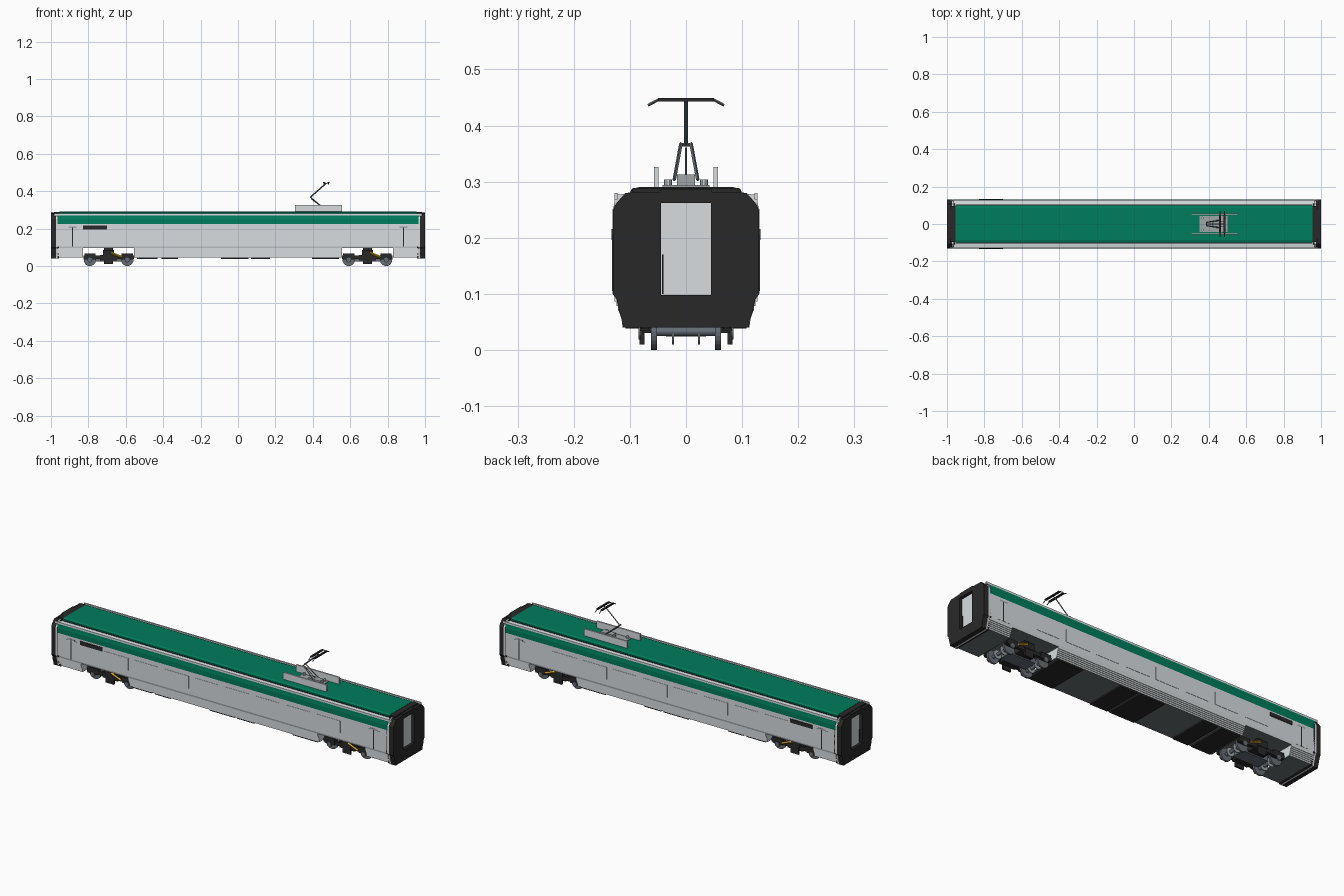
import bpy, bmesh, math
from mathutils import Vector

if "Cube" in bpy.data.objects:
    bpy.data.objects.remove(bpy.data.objects["Cube"])


def material(name, rgb):
    m = bpy.data.materials.new(name)
    m.use_nodes = True
    m.diffuse_color = (*rgb, 1)
    m.node_tree.nodes["Principled BSDF"].inputs["Base Color"].default_value = (*rgb, 1)
    return m


GREEN = material("deep green", (0.0, 0.205, 0.107))
GREY = material("light grey", (0.68, 0.72, 0.74))
MID = material("mid grey", (0.35, 0.38, 0.39))
BLACK = material("black", (0.022, 0.022, 0.022))
DARK = material("underframe grey", (0.15, 0.17, 0.175))
STEEL = material("steel", (0.13, 0.155, 0.185))
YELLOW = material("yellow", (0.75, 0.42, 0.02))


def finish(name, bm, mats, rule=None):
    bmesh.ops.recalc_face_normals(bm, faces=bm.faces)
    for f in bm.faces:
        f.material_index = rule(f.calc_center_median(), f.normal) if rule else 0
    me = bpy.data.meshes.new(name)
    bm.to_mesh(me)
    bm.free()
    for m in mats:
        me.materials.append(m)
    ob = bpy.data.objects.new(name, me)
    bpy.context.collection.objects.link(ob)


def prism(name, pts, x0, x1, mats, rule=None):
    """Extrude a closed (y, z) outline along x."""
    bm = bmesh.new()
    face = bm.faces.new([bm.verts.new((x0, y, z)) for y, z in pts])
    new = bmesh.ops.extrude_face_region(bm, geom=[face])["geom"]
    bmesh.ops.translate(bm, vec=(x1 - x0, 0, 0),
                        verts=[g for g in new if isinstance(g, bmesh.types.BMVert)])
    finish(name, bm, mats, rule)


def both(half):
    """Complete a half outline, listed bottom to top, by mirroring it in y."""
    return half + [(-y, z) for y, z in reversed(half)]


def box(name, x0, x1, y0, y1, z0, z1, mat):
    prism(name, [(y0, z0), (y1, z0), (y1, z1), (y0, z1)], x0, x1, [mat])


def rod(name, a, b, r, mat, sides=4):
    a, b = Vector(a), Vector(b)
    bm = bmesh.new()
    bmesh.ops.create_cone(bm, cap_ends=True, segments=sides, radius1=r, radius2=r,
                          depth=(b - a).length)
    rot = (b - a).to_track_quat("Z", "Y")
    for v in bm.verts:
        v.co = rot @ v.co + (a + b) / 2
    finish(name, bm, [mat])


# Body shell: grey walls, green band, grey gutter
wall = [(0.127, 0.095), (0.13, 0.105), (0.13, 0.224), (0.13, 0.25), (0.128, 0.26),
        (0.127, 0.27), (0.127, 0.276), (0.105, 0.279)]


def shell_colour(c, n):
    if n.z < -0.9:
        return 2
    return 1 if abs(n.x) < 0.5 and 0.224 < c.z < 0.27 else 0


prism("body_shell", both(wall), -0.965, 0.965, [GREY, GREEN, DARK], shell_colour)

# Ribbed lower skirts with square steps, open over the bogies
steps = []
for i in range(6):
    y, z = 0.112 + 0.003 * i, 0.045 + i * 0.05 / 6
    steps += [(y, z), (y, z + 0.05 / 6)]
for label, x0, x1 in (("right", -0.965, -0.83), ("middle", -0.555, 0.555), ("left", 0.83, 0.965)):
    prism(label + "_skirt", both(steps), x0, x1, [GREY, DARK],
          lambda c, n: int(n.z < -0.9 and c.z < 0.046))

# Roof with dark edge strips and light gutters
prism("roof", both([(0.1, 0.276), (0.098, 0.286), (0.085, 0.29)]), -0.955, 0.955,
      [GREEN, BLACK], lambda c, n: int(abs(n.x) > 0.5))
for s in (-1, 1):
    side = "left" if s > 0 else "right"
    box(side + "_roof_strip", -0.955, 0.955, s * 0.099, s * 0.103, 0.276, 0.281, BLACK)
    box(side + "_gutter_lip", -0.985, 0.985, s * 0.122, s * 0.127, 0.268, 0.28, GREY)

# Underfloor equipment covers
for x0, x1 in ((-0.54, -0.43), (-0.41, -0.32), (-0.09, 0.055), (0.07, 0.17), (0.395, 0.54)):
    box("underfloor_cover", x0, x1, -0.108, 0.108, 0.038, 0.046, BLACK)

# Gangway ends with recessed doors
outline = [(0.112, 0.04), (0.114, 0.055), (0.119, 0.07), (0.123, 0.09), (0.13, 0.1),
           (0.13, 0.25), (0.124, 0.261), (0.107, 0.28)]
for e in (-1, 1):
    tag = "left_end" if e > 0 else "right_end"
    for s in (-1, 1):
        half = [(0.045, 0.04)] + outline + [(0.045, 0.282)]
        prism(tag + "_pillar", [(s * y, z) for y, z in half], e * 0.974, e, [BLACK])
    box(tag + "_lintel", e * 0.974, e, -0.045, 0.045, 0.262, 0.286, BLACK)
    box(tag + "_sill", e * 0.974, e, -0.045, 0.045, 0.04, 0.098, BLACK)
    box(tag + "_door", e * 0.96, e * 0.984, -0.045, 0.045, 0.098, 0.262, GREY)
    box(tag + "_door_handle", e * 0.984, e * 0.987, -0.043, -0.04, 0.1, 0.17, BLACK)
    box(tag + "_roof_cap", e * 0.955, e * 0.985, -0.095, 0.095, 0.276, 0.289, BLACK)
    # Black collar and light hoop around the shell
    prism(tag + "_collar", both(outline), e * 0.957, e * 0.966, [BLACK])
    prism(tag + "_hoop", both([(y + 0.001, z) for y, z in outline]), e * 0.966, e * 0.974, [GREY])

# Side details
for s in (-1, 1):
    def plate(name, x0, x1, z0, z1, mat, t=0.0015):
        box(name, x0, x1, s * 0.1295, s * (0.13 + t), z0, z1, mat)

    plate("destination_panel", -0.83, -0.70, 0.196, 0.216, BLACK, 0.003)
    for e in (-1, 1):
        plate("door_slot", e * 0.885 - 0.003, e * 0.885 + 0.003, 0.105, 0.205, BLACK)
        plate("door_header", e * 0.885 - 0.022, e * 0.885 + 0.022, 0.204, 0.212, MID, 0.001)
        plate("door_leaf", e * 0.885 - 0.04, e * 0.885 - 0.003, 0.105, 0.204, GREY, 0.001)
        plate("door_leaf", e * 0.885 + 0.003, e * 0.885 + 0.04, 0.105, 0.204, GREY, 0.001)
    for i in range(8):
        x = -0.62 + i * 0.177
        plate("window_panel", x - 0.07, x + 0.07, 0.135, 0.2, GREY)

# Bogies
for cx in (-0.692, 0.692):
    box("bogie_crossbeam", cx - 0.045, cx + 0.045, -0.078, 0.078, 0.03, 0.06, BLACK)
    box("bogie_pivot", cx - 0.025, cx + 0.025, -0.03, 0.03, 0.055, 0.096, BLACK)
    box("motor_case", cx - 0.075, cx + 0.075, -0.036, 0.036, 0.024, 0.05, STEEL)
    for s in (-1, 1):
        box("bogie_side_frame", cx - 0.135, cx + 0.135, s * 0.066, s * 0.08, 0.037, 0.056, BLACK)
        box("bogie_hanger", cx - 0.024, cx + 0.024, s * 0.074, s * 0.083, 0.01, 0.05, BLACK)
        box("bogie_bolster", cx - 0.03, cx + 0.03, s * 0.06, s * 0.085, 0.05, 0.085, BLACK)
        rod("yellow_damper", (cx + 0.012, s * 0.088, 0.071), (cx + 0.07, s * 0.088, 0.048), 0.006, YELLOW)
        for e in (-1, 1):
            x = cx + e * 0.1
            rod("wheel", (x, s * 0.052, 0.033), (x, s * 0.062, 0.033), 0.033, STEEL, 24)
            box("axle_box", x - 0.03, x + 0.03, s * 0.064, s * 0.082, 0.034, 0.066, BLACK)
            rod("axle_cap", (x, s * 0.08, 0.032), (x, s * 0.085, 0.032), 0.013, STEEL, 12)
    for e in (-1, 1):
        x = cx + e * 0.1
        rod("axle", (x, -0.06, 0.033), (x, 0.06, 0.033), 0.008, STEEL, 12)
        for y in (-0.023, 0.023):
            rod("brake_disc", (x, y - 0.002, 0.033), (x, y + 0.002, 0.033), 0.023, MID, 16)

# Pantograph base and screens
box("pantograph_base", 0.35, 0.5, -0.042, 0.042, 0.289, 0.294, MID)
box("pantograph_mount", 0.42, 0.49, -0.016, 0.016, 0.294, 0.313, MID)
for s in (-1, 1):
    box("pantograph_screen", 0.304, 0.557, s * 0.049, s * 0.057, 0.287, 0.326, GREY)
    for x in (0.365, 0.485):
        rod("insulator", (x, s * 0.032, 0.288), (x, s * 0.032, 0.304), 0.007, GREY, 10)

# Pantograph arms and contact head
for s in (-1, 1):
    rod("lower_arm", (0.465, s * 0.021, 0.303), (0.387, s * 0.009, 0.368), 0.0032, STEEL)
rod("control_rod", (0.455, 0, 0.31), (0.39, 0, 0.36), 0.002, STEEL)
rod("elbow", (0.387, -0.011, 0.366), (0.387, 0.011, 0.366), 0.003, STEEL)
rod("upper_arm", (0.387, 0, 0.368), (0.472, 0, 0.443), 0.0036, STEEL)
rod("head_link", (0.456, 0, 0.443), (0.484, 0, 0.443), 0.002, STEEL)
for x in (0.46, 0.484):
    box("contact_strip", x - 0.005, x + 0.005, -0.05, 0.05, 0.443, 0.449, BLACK)
    for s in (-1, 1):
        rod("contact_horn", (x, s * 0.049, 0.446), (x, s * 0.068, 0.436), 0.0025, STEEL)
